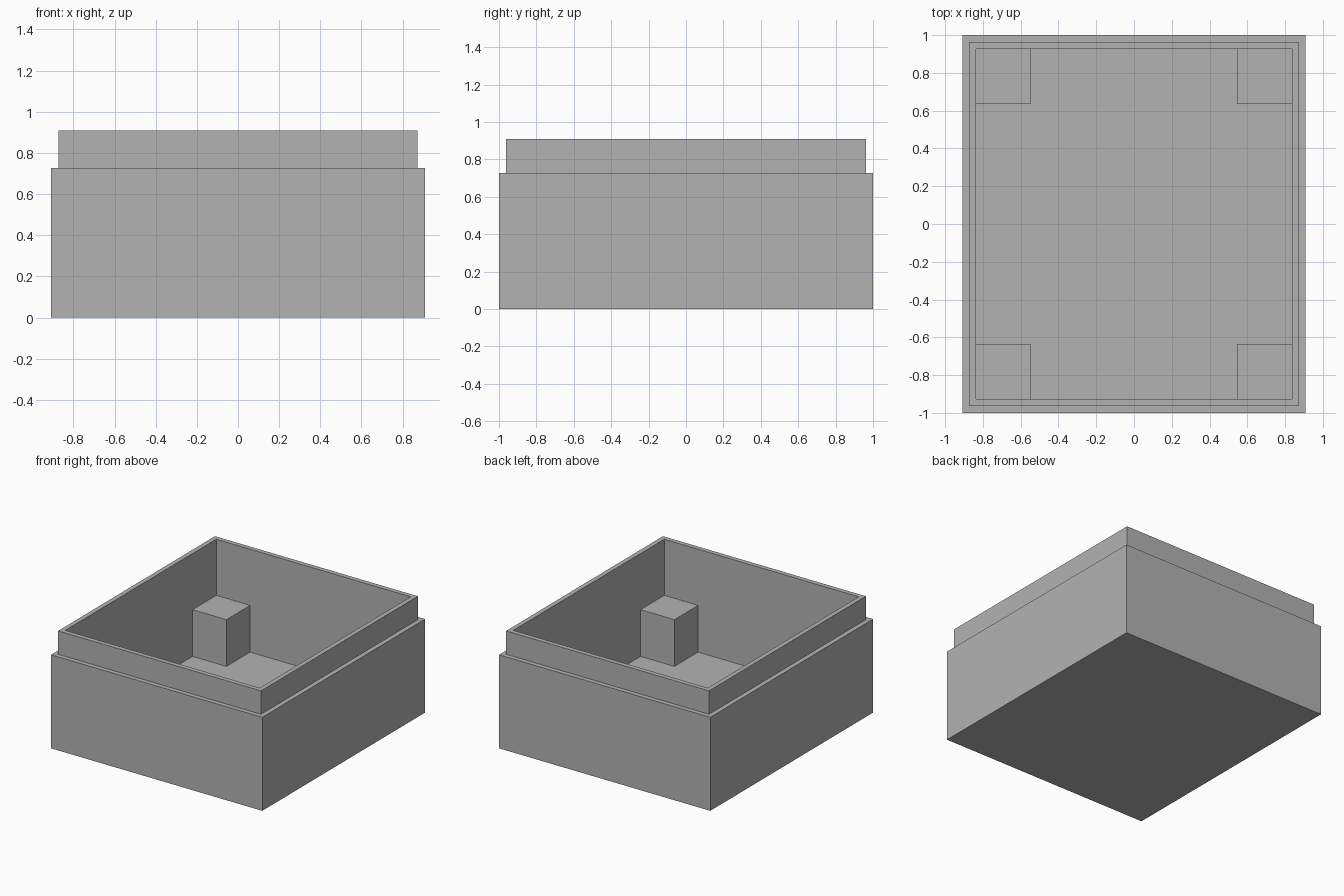
import bpy
import bmesh

cube = bpy.data.objects.get("Cube")
if cube:
    bpy.data.objects.remove(cube, do_unlink=True)

U = 1 / 55                 # modelling unit
HALF_X, HALF_Y = 50, 55    # outer half sizes in units
FLOOR, LEDGE, RIM = 6, 40, 50
LIP_INSET, WALL = 2, 4
POST_SIZE, POST_TOP = 16, 26

grey = bpy.data.materials.new("grey plastic")
grey.use_nodes = True
colour = (0.45, 0.45, 0.45, 1)
grey.diffuse_color = colour
grey.node_tree.nodes["Principled BSDF"].inputs["Base Color"].default_value = colour


def add_object(name, bm):
    bmesh.ops.recalc_face_normals(bm, faces=bm.faces)
    mesh = bpy.data.meshes.new(name)
    bm.to_mesh(mesh)
    bm.free()
    mesh.materials.append(grey)
    obj = bpy.data.objects.new(name, mesh)
    bpy.context.collection.objects.link(obj)
    return obj


def box_shell(name, profile):
    """Sweep (inset, height) steps around the rectangle, capping both ends."""
    bm = bmesh.new()
    rings = []
    for inset, z in profile:
        x, y = HALF_X - inset, HALF_Y - inset
        corners = ((-x, -y), (x, -y), (x, y), (-x, y))
        rings.append([bm.verts.new((a * U, b * U, z * U)) for a, b in corners])
    for low, high in zip(rings, rings[1:]):
        for i in range(4):
            j = (i + 1) % 4
            bm.faces.new((low[i], low[j], high[j], high[i]))
    bm.faces.new(rings[0])
    bm.faces.new(rings[-1])
    return add_object(name, bm)


def post(name, sx, sy):
    """Square post standing on the floor, tight in one inner corner."""
    bm = bmesh.new()
    bmesh.ops.create_cube(bm, size=1)
    height = POST_TOP - FLOOR
    bmesh.ops.scale(bm, verts=bm.verts,
                    vec=(POST_SIZE * U, POST_SIZE * U, height * U))
    reach = WALL + POST_SIZE / 2
    bmesh.ops.translate(bm, verts=bm.verts, vec=(
        sx * (HALF_X - reach) * U, sy * (HALF_Y - reach) * U,
        (FLOOR + height / 2) * U))
    return add_object(name, bm)


# Open box: outer wall, ledge, raised lip, inner wall and floor
box_shell("box_body", [(0, 0), (0, LEDGE), (LIP_INSET, LEDGE),
                       (LIP_INSET, RIM), (WALL, RIM), (WALL, FLOOR)])

# Four corner posts
for side, sx in (("left", 1), ("right", -1)):
    for end, sy in (("front", -1), ("back", 1)):
        post(f"{end}_{side}_post", sx, sy)
